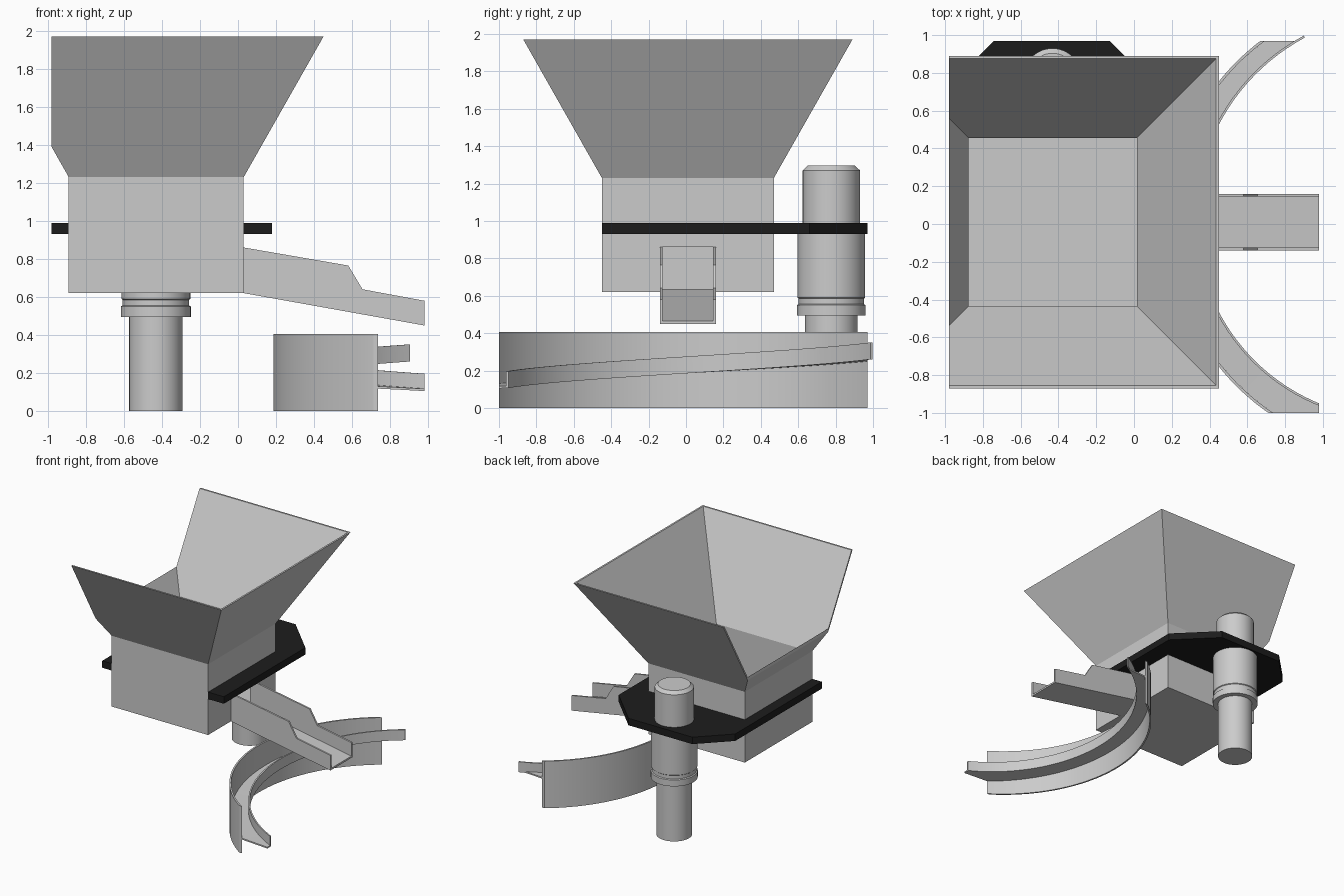
import bpy, bmesh, math
from mathutils import Vector

if "Cube" in bpy.data.objects:
    bpy.data.objects.remove(bpy.data.objects["Cube"])

T = 0.015  # sheet thickness


def finish(bm, name, smooth=False):
    bmesh.ops.recalc_face_normals(bm, faces=bm.faces[:])
    me = bpy.data.meshes.new(name)
    bm.to_mesh(me)
    bm.free()
    ob = bpy.data.objects.new(name, me)
    bpy.context.collection.objects.link(ob)
    if smooth:
        bpy.ops.object.select_all(action='DESELECT')
        ob.select_set(True)
        bpy.context.view_layer.objects.active = ob
        bpy.ops.object.shade_smooth_by_angle(angle=math.radians(30))
    return ob


def loft(rings, closed=False):
    """Bridge a list of equal point rings; cap the ends."""
    bm = bmesh.new()
    vs = [[bm.verts.new(p) for p in r] for r in rings]
    n = len(vs[0])
    for a, b in zip(vs, vs[1:]):
        for i in range(n):
            j = (i + 1) % n
            bm.faces.new((a[i], a[j], b[j], b[i]))
    bm.faces.new(vs[0])
    bm.faces.new(vs[-1])
    return bm


def clip(bm, co, no):
    """Cut away everything on the normal side of a plane and cap it."""
    res = bmesh.ops.bisect_plane(bm, geom=bm.verts[:] + bm.edges[:] + bm.faces[:],
                                 plane_co=co, plane_no=no, clear_outer=True)
    edges = [e for e in res['geom_cut'] if isinstance(e, bmesh.types.BMEdge)]
    if edges:
        bmesh.ops.triangle_fill(bm, edges=edges, use_beauty=True)


def extrude_xz(name, pts, y0, y1):
    return finish(loft([[(x, y, z) for x, z in pts] for y in (y0, y1)]), name)


# Hopper with square bin below, hollow, flared wall cut off on the left
def rect(z, flare=0.0, inset=0.0):
    cx, cy, h = -0.43, 0.01, 0.46 + flare - inset
    return [(cx - h, cy - h, z), (cx + h, cy - h, z), (cx + h, cy + h, z), (cx - h, cy + h, z)]


bm = loft([rect(0.62), rect(1.23), rect(1.97, 0.42), rect(1.97, 0.42, T),
           rect(1.23, 0, T), rect(0.62 + T, 0, T)])
clip(bm, Vector((-0.98, 0, 0)), Vector((-1, 0, 0)))
hopper = finish(bm, "hopper_bin")

# Outlet opening in the bin wall
cutter = extrude_xz("outlet_cutter", [(-0.1, 0.637), (0.1, 0.637), (0.1, 0.86), (-0.1, 0.86)],
                    -0.125, 0.145)
cutter.hide_render = True
mod = hopper.modifiers.new("outlet", 'BOOLEAN')
mod.operation, mod.solver, mod.object = 'DIFFERENCE', 'EXACT', cutter
bpy.context.view_layer.objects.active = hopper
bpy.ops.object.modifier_apply(modifier="outlet")
bpy.data.objects.remove(cutter)

# Mounting plate wrapped around the bin
outline = [(0.03, -0.45), (0.18, -0.45), (0.18, 0.66), (-0.13, 0.97), (-0.74, 0.97),
           (-0.98, 0.73), (-0.98, -0.45), (-0.89, -0.45), (-0.89, 0.47), (0.03, 0.47)]
plate = finish(loft([[(x, y, z) for x, y in outline] for z in (0.93, 0.99)]), "mounting_plate")
black = bpy.data.materials.new("black")
black.diffuse_color = (0.012, 0.012, 0.012, 1)
black.use_nodes = True
black.node_tree.nodes["Principled BSDF"].inputs["Base Color"].default_value = black.diffuse_color
plate.data.materials.append(black)

# Drive motor: one turned profile (radius, height)
profile = [(0.14, 0), (0.14, 0.495), (0.184, 0.495), (0.184, 0.55), (0.175, 0.555),
           (0.175, 0.585), (0.181, 0.59), (0.181, 0.93), (0.153, 0.932), (0.153, 1.27),
           (0.127, 1.295)]
N = 48
finish(loft([[(-0.432 + r * math.cos(2 * math.pi * i / N),
               0.777 + r * math.sin(2 * math.pi * i / N), z) for i in range(N)]
             for r, z in profile]), "motor", True)

# Outlet chute: two side walls and a sloping floor
side = [(0.03, 0.62), (0.98, 0.45), (0.98, 0.58), (0.655, 0.64), (0.58, 0.765), (0.03, 0.86)]
for name, y in (("front", -0.14), ("back", 0.145)):
    extrude_xz("chute_wall_" + name, side, y, y + T)
extrude_xz("chute_floor", [(0.03, 0.62), (0.98, 0.45), (0.98, 0.45 + T), (0.03, 0.62 + T)],
           -0.125, 0.145)

# Feeder bowl segment: curved outer wall and a climbing spiral track
CX, R_IN, R_OUT = 1.4, 1.2, 1.214


def sweep(name, section, a0, a1):
    """Sweep a (radius, z) section, given as a function of angle, round the bowl."""
    rings = []
    for i in range(49):
        a = a0 + (a1 - a0) * i / 48
        rings.append([(CX - r * math.cos(math.radians(a)), r * math.sin(math.radians(a)), z)
                      for r, z in section(a)])
    bm = loft(rings)
    top = 0.97 if name != "track_lip" else 1.0
    clip(bm, Vector((0, -1, 0)), Vector((0, -1, 0)))
    clip(bm, Vector((0, top, 0)), Vector((0, 1, 0)))
    clip(bm, Vector((0.98, 0, 0)), Vector((1, 0, 0)))
    return finish(bm, name, True)


def lip_r(a):
    return 1.08 + 0.032 * a / 63


def track_z(a):
    return 0.185 + 0.075 * a / 63


def box_section(r0, r1, z0, z1):
    return [(r0, z0), (r1, z0), (r1, z1), (r0, z1)]


sweep("bowl_wall", lambda a: box_section(R_IN, R_OUT, 0, 0.405), -65, 65)
sweep("track_floor", lambda a: box_section(lip_r(a), R_IN, track_z(a), track_z(a) + 0.012), -76, 64)
sweep("track_lip", lambda a: box_section(lip_r(a) - 0.008, lip_r(a) + 0.004,
                                         track_z(a), track_z(a) + 0.09), -76, 63.3)
